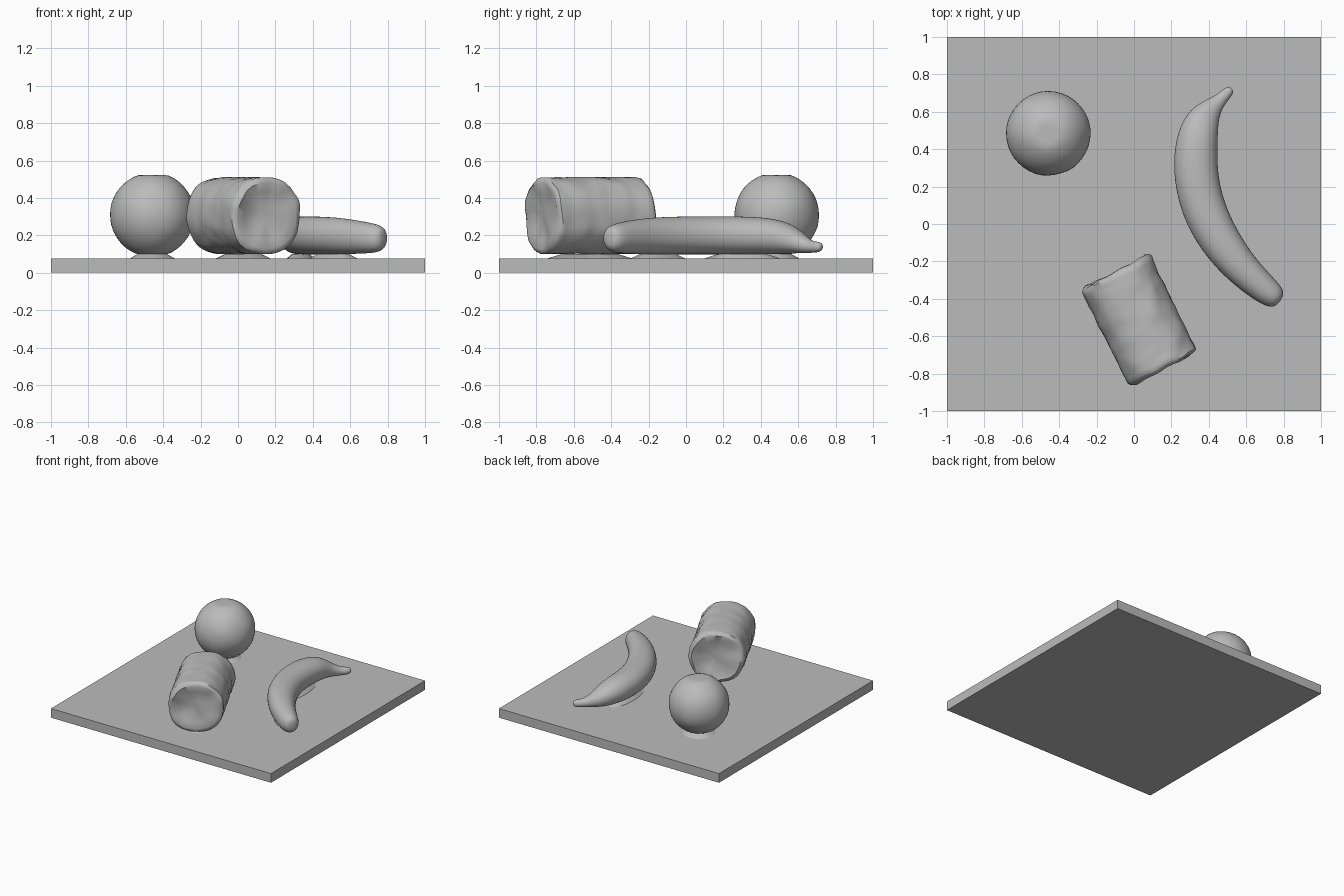
import bpy, bmesh, math
from mathutils import Vector, noise

if "Cube" in bpy.data.objects:
    bpy.data.objects.remove(bpy.data.objects["Cube"], do_unlink=True)

GREY = (0.5, 0.5, 0.5, 1)
grey = bpy.data.materials.new("plain grey")
grey.use_nodes = True
grey.diffuse_color = GREY
grey.node_tree.nodes["Principled BSDF"].inputs["Base Color"].default_value = GREY


def finish(bm, name, angle=None):
    """Turn a bmesh into a named grey object, smooth below the given angle."""
    bmesh.ops.recalc_face_normals(bm, faces=bm.faces)
    mesh = bpy.data.meshes.new(name)
    bm.to_mesh(mesh)
    bm.free()
    mesh.materials.append(grey)
    ob = bpy.data.objects.new(name, mesh)
    bpy.context.collection.objects.link(ob)
    if angle:
        bpy.ops.object.select_all(action='DESELECT')
        ob.select_set(True)
        bpy.context.view_layer.objects.active = ob
        bpy.ops.object.shade_smooth_by_angle(angle=math.radians(angle))
    return ob


def power(v, e):
    return math.copysign(abs(v) ** e, v)


def loft(sections, sides, roundness=1.0):
    """Skin rings given as (centre, side direction, half width, half height)."""
    bm = bmesh.new()
    rings = []
    for c, side, w, h in sections:
        ring = []
        for i in range(sides):
            a = math.tau * i / sides
            offset = side * w * power(math.cos(a), roundness)
            offset.z += h * power(math.sin(a), roundness)
            ring.append(bm.verts.new(c + offset))
        rings.append(ring)
    for r, s in zip(rings, rings[1:]):
        for i in range(sides):
            j = (i + 1) % sides
            bm.faces.new((r[i], r[j], s[j], s[i]))
    bm.faces.new(rings[0])
    bm.faces.new(rings[-1])
    return bm


# Square board
THICK = 0.075
bm = bmesh.new()
bmesh.ops.create_cube(bm, size=1)
bmesh.ops.scale(bm, verts=bm.verts, vec=(2, 2, THICK))
bmesh.ops.translate(bm, verts=bm.verts, vec=(0, 0, THICK / 2))
finish(bm, "board")

# Round fruit, slightly flattened on top and bottom
bm = bmesh.new()
bmesh.ops.create_icosphere(bm, subdivisions=4, radius=0.226)
for v in bm.verts:
    v.co *= 1 + 0.012 * noise.noise(v.co * 9)
    v.co.z = max(-0.212, min(0.212, v.co.z))
    v.co += Vector((-0.458, 0.485, 0.31))
finish(bm, "round_fruit", 40)

# Cylindrical block with uneven skin and dished ends
axis = Vector((0.44, -0.9, 0)).normalized()
across = Vector((-axis.y, axis.x, 0))
middle = Vector((0.028, -0.515, 0.305))
HALF = 0.292
sections = [(-HALF + 0.03, 0.05), (-HALF + 0.02, 0.13), (-HALF, 0.18), (-HALF + 0.008, 0.197)]
steps = 24
sections += [(-HALF + 0.02 + (2 * HALF - 0.04) * i / steps, 0.207) for i in range(steps + 1)]
sections += [(HALF - 0.008, 0.195), (HALF, 0.175), (HALF - 0.015, 0.13), (HALF - 0.02, 0.05)]
bm = loft([(middle + axis * t, across, r, r) for t, r in sections], 48, 0.9)
for v in bm.verts:
    out = v.co - middle
    out -= axis * out.dot(axis)
    bump = 0.008 * noise.noise(v.co * 9) + 0.004 * noise.noise(v.co * 25)
    v.co += out.normalized() * bump + axis * 0.02 * noise.noise(out * 8)
    v.co.z = max(0.1, min(0.512, v.co.z))
finish(bm, "cylinder_block", 45)

# Banana: x, y, bottom, top, half width, from stem to blunt tip
path = [
    (0.522, 0.725, 0.125, 0.155, 0.013),
    (0.507, 0.710, 0.108, 0.167, 0.030),
    (0.470, 0.672, 0.106, 0.168, 0.032),
    (0.425, 0.630, 0.104, 0.200, 0.052),
    (0.375, 0.575, 0.102, 0.255, 0.088),
    (0.340, 0.480, 0.098, 0.292, 0.112),
    (0.325, 0.330, 0.096, 0.303, 0.121),
    (0.345, 0.160, 0.096, 0.303, 0.121),
    (0.405, 0.000, 0.096, 0.303, 0.118),
    (0.495, -0.145, 0.096, 0.300, 0.107),
    (0.600, -0.265, 0.098, 0.288, 0.092),
    (0.710, -0.360, 0.102, 0.268, 0.078),
    (0.762, -0.398, 0.112, 0.254, 0.062),
    (0.782, -0.412, 0.150, 0.222, 0.030),
]
sections = []
for i, (x, y, low, high, w) in enumerate(path):
    a, b = path[max(i - 1, 0)], path[min(i + 1, len(path) - 1)]
    d = Vector((b[0] - a[0], b[1] - a[1], 0)).normalized()
    side = Vector((-d.y, d.x, 0))
    sections.append((Vector((x, y, (low + high) / 2)), side, w, (high - low) / 2))
banana = finish(loft(sections, 16, 0.95), "banana", 60)
smooth = banana.modifiers.new("smooth", 'SUBSURF')
smooth.levels = smooth.render_levels = 2


# Low mounds where each piece rests on the board
def mound(name, x, y, rx, ry, turn):
    bm = bmesh.new()
    bmesh.ops.create_cone(bm, cap_ends=True, segments=32, radius1=1, radius2=0.6, depth=0.03)
    for v in bm.verts:
        px, py = v.co.x * rx, v.co.y * ry
        c, s = math.cos(turn), math.sin(turn)
        v.co = (x + px * c - py * s, y + px * s + py * c, v.co.z + 0.085)
    finish(bm, name, 30)


mound("fruit_mound", -0.458, 0.485, 0.13, 0.13, 0)
mound("block_mound", middle.x, middle.y, 0.12, 0.27, math.atan2(across.y, across.x))
mound("banana_upper_mound", 0.335, 0.3, 0.08, 0.22, 0)
mound("banana_lower_mound", 0.51, -0.15, 0.07, 0.2, math.radians(40))
